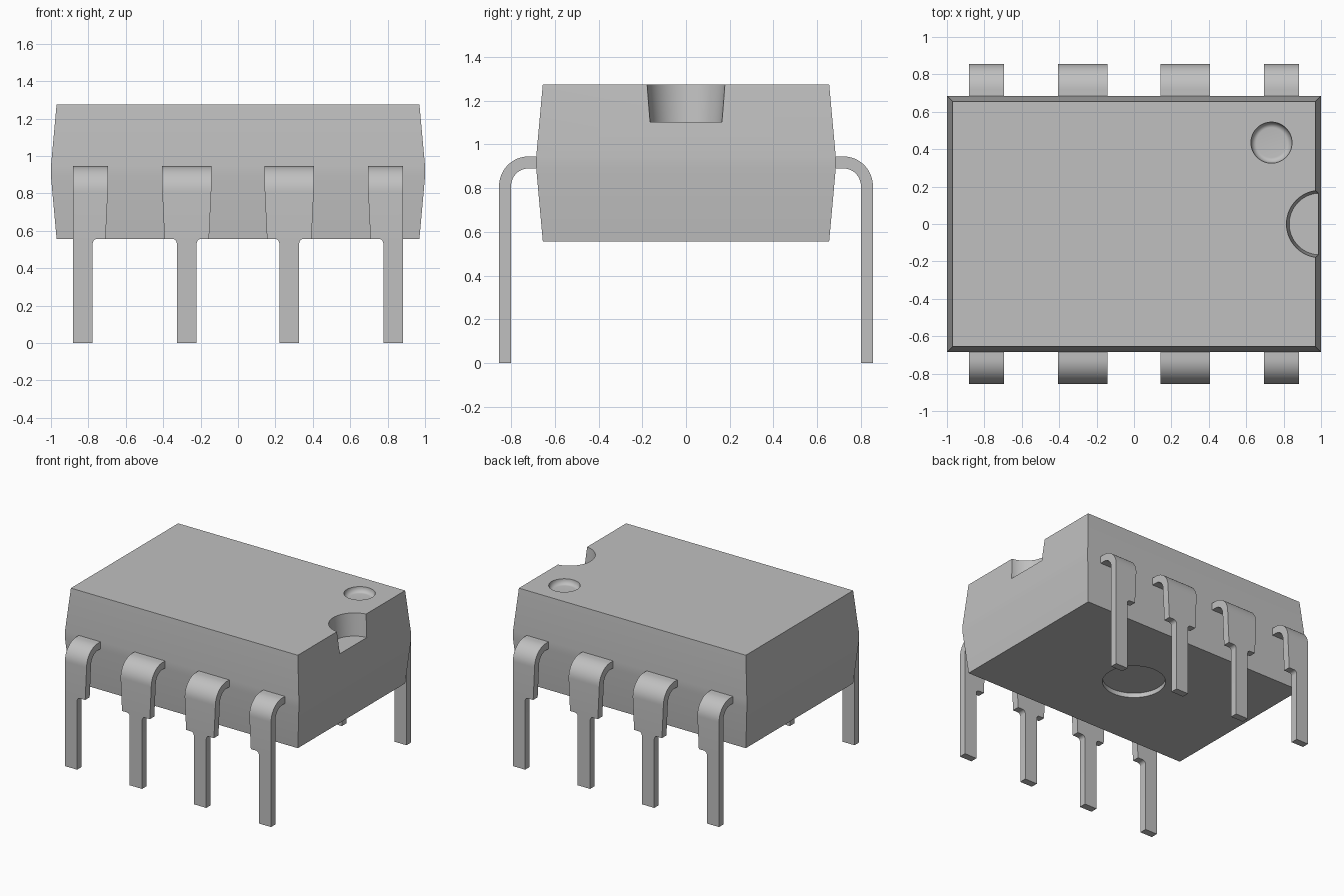
import bpy, bmesh
from math import sin, cos, pi, radians

default_cube = bpy.data.objects.get("Cube")
if default_cube:
    bpy.data.objects.remove(default_cube, do_unlink=True)

grey = bpy.data.materials.new("plain grey")
grey.use_nodes = True
grey.diffuse_color = (0.53, 0.53, 0.53, 1)
grey.node_tree.nodes["Principled BSDF"].inputs["Base Color"].default_value = grey.diffuse_color


def loft(name, rings):
    """Skin a closed solid over rings that share a point count."""
    bm = bmesh.new()
    loops = [[bm.verts.new(p) for p in ring] for ring in rings]
    n = len(loops[0])
    for a, b in zip(loops, loops[1:]):
        for i in range(n):
            j = (i + 1) % n
            bm.faces.new((a[i], a[j], b[j], b[i]))
    bm.faces.new(loops[0])
    bm.faces.new(loops[-1])
    bmesh.ops.recalc_face_normals(bm, faces=bm.faces)
    mesh = bpy.data.meshes.new(name)
    bm.to_mesh(mesh)
    bm.free()
    mesh.materials.append(grey)
    obj = bpy.data.objects.new(name, mesh)
    bpy.context.collection.objects.link(obj)
    return obj


def activate(obj):
    bpy.ops.object.select_all(action='DESELECT')
    obj.select_set(True)
    bpy.context.view_layer.objects.active = obj


def smooth(obj):
    activate(obj)
    bpy.ops.object.shade_smooth_by_angle(angle=radians(30))


def rect(x, y, z):
    return [(-x, -y, z), (x, -y, z), (x, y, z), (-x, y, z)]


def circle(cx, cy, r, z, n=64):
    return [(cx + r * cos(2 * pi * i / n), cy + r * sin(2 * pi * i / n), z) for i in range(n)]


def carve(obj, name, cx, cy, profile):
    """Cut a round pocket given as (radius, height) pairs."""
    cutter = loft(name, [circle(cx, cy, r, z) for r, z in profile])
    cutter.hide_render = True
    mod = obj.modifiers.new(name, 'BOOLEAN')
    mod.operation = 'DIFFERENCE'
    mod.solver = 'EXACT'
    mod.object = cutter
    activate(obj)
    bpy.ops.object.modifier_apply(modifier=mod.name)
    bpy.data.objects.remove(cutter, do_unlink=True)


# Body: block with slightly drafted sides around a straight middle band
TOP, BOTTOM = 1.275, 0.557
PIN_TOP, PIN_UNDER = 0.945, 0.89
body = loft("body", [rect(0.97, 0.655, BOTTOM), rect(1, 0.685, PIN_UNDER),
                     rect(1, 0.685, PIN_TOP), rect(0.97, 0.655, TOP)])

# End notch, rounded marker dimple and round recess underneath
carve(body, "notch_cutter", 0.995, 0, [(0.165, 1.103), (0.18, TOP), (0.184, TOP + 0.05)])
bowl = [(0.08 + 0.03 * sin(a), TOP - 0.04 * cos(a)) for a in [i * pi / 16 for i in range(9)]]
carve(body, "dimple_cutter", 0.735, 0.435, bowl + [(0.11, TOP + 0.05)])
carve(body, "recess_cutter", 0, 0, [(0.222, BOTTOM - 0.05), (0.222, BOTTOM + 0.035)])
smooth(body)

# Pins: a bent strip, wide at the shoulder and narrow at the leg
THICK, OUTER_Y, BEND = 0.055, 0.855, 0.135
FILLET, SHOULDER_Z = 0.025, 0.557


def pin(name, sx, sy, shoulder, leg, tip):
    """shoulder, leg and tip are (low x, high x); tip is the tapered shoulder."""
    rings = []

    def station(outer, inner, span):
        (yo, zo), (yi, zi) = outer, inner
        rings.append([(sx * span[0], sy * yo, zo), (sx * span[1], sy * yo, zo),
                      (sx * span[1], sy * yi, zi), (sx * span[0], sy * yi, zi)])

    def drop(z, span):
        station((OUTER_Y, z), (OUTER_Y - THICK, z), span)

    station((0.67, PIN_TOP), (0.67, PIN_UNDER), shoulder)
    cy, cz = OUTER_Y - BEND, PIN_TOP - BEND
    for i in range(13):
        a = pi / 2 * (1 - i / 12)
        r = BEND - THICK
        station((cy + BEND * cos(a), cz + BEND * sin(a)), (cy + r * cos(a), cz + r * sin(a)), shoulder)
    drop(SHOULDER_Z, tip)
    # Small fillets where the leg meets the shoulder
    for i in range(7):
        a = pi / 2 * i / 6
        grow = FILLET * (1 - sin(a))
        low = leg[0] - grow if tip[0] < leg[0] else leg[0]
        high = leg[1] + grow if tip[1] > leg[1] else leg[1]
        drop(SHOULDER_Z - FILLET * (1 - cos(a)) - 0.0005, (low, high))
    drop(0, leg)
    smooth(loft(name, rings))


for sx, side in ((-1, "right"), (1, "left")):
    for sy, face in ((-1, "front"), (1, "back")):
        pin(f"{face}_{side}_inner_pin", sx, sy, (0.143, 0.405), (0.221, 0.327), (0.155, 0.393))
        pin(f"{face}_{side}_outer_pin", sx, sy, (0.696, 0.881), (0.777, 0.881), (0.708, 0.881))
